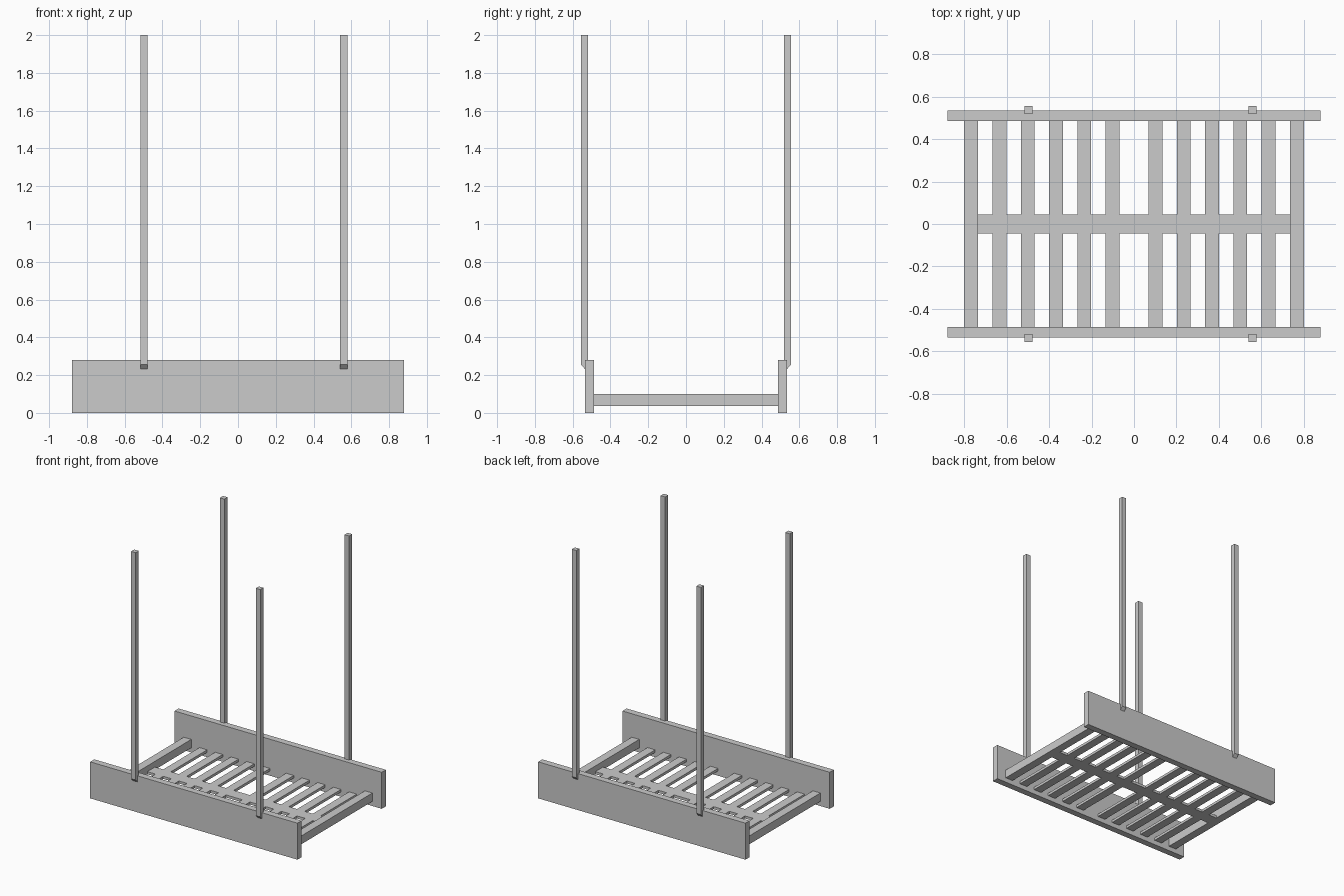
import bpy

if "Cube" in bpy.data.objects:
    bpy.data.objects.remove(bpy.data.objects["Cube"])


def prism(name, profile, x0, x1):
    """Extrude a closed (y, z) profile along x."""
    n = len(profile)
    verts = [(x, y, z) for x in (x0, x1) for y, z in profile]
    faces = [tuple(reversed(range(n))), tuple(range(n, 2 * n))]
    faces += [(i, (i + 1) % n, n + (i + 1) % n, n + i) for i in range(n)]
    mesh = bpy.data.meshes.new(name)
    mesh.from_pydata(verts, [], faces)
    obj = bpy.data.objects.new(name, mesh)
    bpy.context.collection.objects.link(obj)
    return obj


def box(name, x0, x1, y0, y1, z0, z1):
    return prism(name, [(y0, z0), (y1, z0), (y1, z1), (y0, z1)], x0, x1)


def mirror_y(obj):
    obj.modifiers.new("mirror", 'MIRROR').use_axis = (False, True, False)


BOARD_IN, BOARD_OUT = 0.486, 0.536
SLAT_Z = (0.036, 0.056)

# Long side boards
mirror_y(box("side_board", -0.88, 0.88, BOARD_IN, BOARD_OUT, 0, 0.28))

# Posts let into the boards, with slanted lower ends
for name, x in (("left_post", -0.498), ("right_post", 0.56)):
    profile = [(0.52, 0.216), (0.557, 0.256), (0.557, 2.0), (0.52, 2.0)]
    mirror_y(prism(name, profile, x - 0.019, x + 0.019))

# Thick end rails joining the boards
for side, name in ((-1, "left_end_rail"), (1, "right_end_rail")):
    box(name, side * 0.769 - 0.032, side * 0.769 + 0.032,
        -BOARD_IN, BOARD_IN, 0.036, 0.10)

# Flat centre bar running between the end rails
box("centre_bar", -0.737, 0.737, -0.046, 0.046, *SLAT_Z)

# Cross slats, flush with the bar on both sides, wider gap in the middle
for side, label in ((-1, "left"), (1, "right")):
    for i in range(5):
        x = side * (0.101 + 0.1335 * i)
        mirror_y(box(f"{label}_slat_{i + 1}", x - 0.0325, x + 0.0325,
                     0.046, BOARD_IN, *SLAT_Z))
